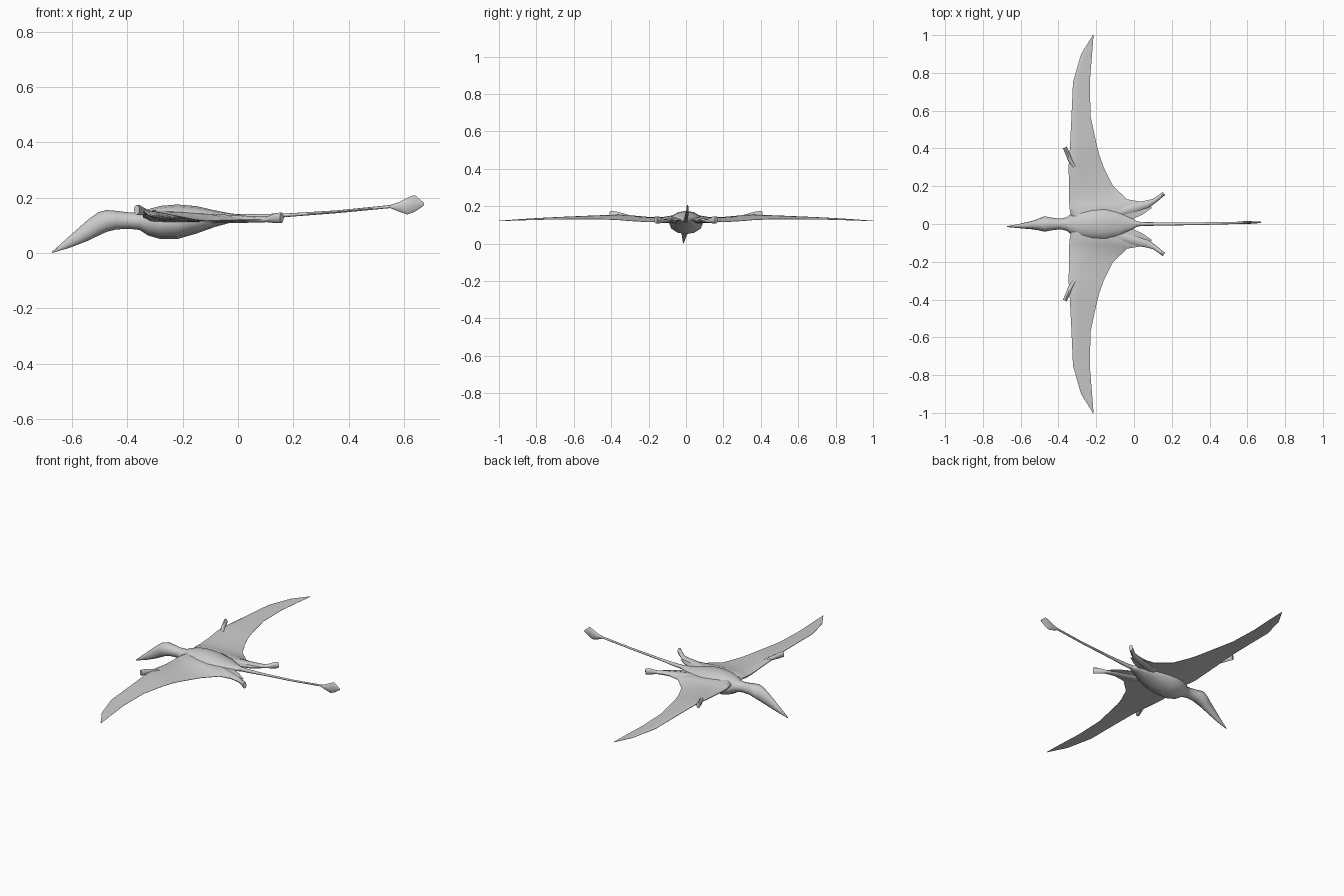
import bpy, bmesh
from math import sin, cos, tau, radians
from mathutils import Vector


def loft(name, rings, mirror=False, angle=50):
    """Skin a list of equal-length closed rings and cap both ends."""
    bm = bmesh.new()
    vr = [[bm.verts.new(p) for p in ring] for ring in rings]
    n = len(vr[0])
    for a, b in zip(vr, vr[1:]):
        for i in range(n):
            j = (i + 1) % n
            bm.faces.new((a[i], a[j], b[j], b[i]))
    bm.faces.new(vr[0])
    bm.faces.new(vr[-1])
    bmesh.ops.recalc_face_normals(bm, faces=bm.faces)
    mesh = bpy.data.meshes.new(name)
    bm.to_mesh(mesh)
    bm.free()
    ob = bpy.data.objects.new(name, mesh)
    bpy.context.collection.objects.link(ob)
    if mirror:
        mod = ob.modifiers.new("Mirror", 'MIRROR')
        mod.use_axis = (False, True, False)
    bpy.ops.object.select_all(action='DESELECT')
    bpy.context.view_layer.objects.active = ob
    ob.select_set(True)
    bpy.ops.object.shade_smooth_by_angle(angle=radians(angle))
    return ob


def upright_ring(x, y, half_w, bottom, top, n):
    """Ellipse across the x axis."""
    mid, h = (top + bottom) / 2, (top - bottom) / 2
    return [(x, y + half_w * cos(tau * i / n), mid + h * sin(tau * i / n)) for i in range(n)]


def limb_rings(stations, n=8):
    """Ellipses that follow a path in plan: x, y, z, half width, half height."""
    pts = [Vector(s[:3]) for s in stations]
    rings = []
    for k, (p, s) in enumerate(zip(pts, stations)):
        d = pts[min(k + 1, len(pts) - 1)] - pts[max(k - 1, 0)]
        side = Vector((-d.y, d.x, 0)).normalized()
        rings.append([p + side * s[3] * cos(tau * i / n) + Vector((0, 0, s[4] * sin(tau * i / n)))
                      for i in range(n)])
    return rings


# Head, neck and torso: x, y, half width, bottom, top
torso = [
    (-0.672, -0.014, 0.002, 0.000, 0.004), (-0.61, -0.011, 0.011, 0.018, 0.060),
    (-0.54, -0.006, 0.022, 0.045, 0.122), (-0.505, -0.002, 0.031, 0.062, 0.147),
    (-0.475, 0, 0.041, 0.076, 0.155), (-0.44, 0, 0.034, 0.085, 0.152),
    (-0.39, 0, 0.028, 0.087, 0.146), (-0.355, 0, 0.036, 0.083, 0.146),
    (-0.325, 0, 0.062, 0.063, 0.158), (-0.28, 0, 0.083, 0.050, 0.170),
    (-0.22, 0, 0.092, 0.050, 0.175), (-0.15, 0, 0.088, 0.070, 0.169),
    (-0.08, 0, 0.068, 0.095, 0.153), (-0.02, 0, 0.035, 0.111, 0.142),
    (0.02, 0, 0.012, 0.114, 0.139),
]
loft("head_and_body", [upright_ring(*s, 12) for s in torso], angle=60)

# Tail with its thin upright end vane
tail = [
    (-0.04, 0, 0.016, 0.113, 0.142), (0.06, 0, 0.010, 0.117, 0.140),
    (0.18, 0, 0.008, 0.130, 0.143), (0.36, 0.002, 0.007, 0.144, 0.154),
    (0.55, 0.006, 0.006, 0.162, 0.173), (0.585, 0.007, 0.008, 0.148, 0.185),
    (0.612, 0.008, 0.007, 0.139, 0.199), (0.638, 0.008, 0.006, 0.148, 0.210),
    (0.672, 0.009, 0.003, 0.171, 0.182),
]
loft("tail", [upright_ring(*s, 8) for s in tail])

# Wing membrane: y, leading x, trailing x, leading z, trailing z, thickness
wing = [
    (0.0, -0.30, -0.05, 0.135, 0.128, 0.040), (0.02, -0.32, -0.02, 0.135, 0.126, 0.040),
    (0.05, -0.335, 0.045, 0.133, 0.122, 0.042), (0.085, -0.342, 0.095, 0.132, 0.121, 0.036),
    (0.112, -0.343, 0.075, 0.131, 0.119, 0.028), (0.13, -0.343, -0.035, 0.131, 0.118, 0.024),
    (0.20, -0.343, -0.11, 0.135, 0.115, 0.018), (0.30, -0.347, -0.16, 0.145, 0.121, 0.017),
    (0.36, -0.342, -0.182, 0.148, 0.126, 0.016), (0.43, -0.338, -0.20, 0.147, 0.129, 0.014),
    (0.57, -0.331, -0.230, 0.142, 0.130, 0.012), (0.75, -0.323, -0.234, 0.135, 0.128, 0.009),
    (0.90, -0.280, -0.222, 0.127, 0.124, 0.006), (1.0, -0.218, -0.214, 0.121, 0.120, 0.002),
]
# Airfoil section: chord fraction, thickness fraction
foil = [(0, 0.12), (0.07, 0.48), (0.3, 0.5), (0.65, 0.28), (1, 0.06),
        (1, -0.06), (0.65, -0.28), (0.3, -0.5), (0.07, -0.48), (0, -0.12)]


def wing_ring(y, x0, x1, z0, z1, t):
    return [(x0 + (x1 - x0) * c, y, z0 + (z1 - z0) * c + t * h) for c, h in foil]


loft("wings", [wing_ring(*s) for s in wing], mirror=True, angle=60)

# Hind legs ending in blunt spread feet
leg = [
    (-0.09, 0.06, 0.124, 0.030, 0.016), (0.0, 0.085, 0.122, 0.028, 0.014),
    (0.07, 0.104, 0.121, 0.021, 0.011), (0.105, 0.121, 0.121, 0.013, 0.010),
    (0.135, 0.143, 0.126, 0.011, 0.018), (0.158, 0.162, 0.127, 0.011, 0.019),
]
loft("hind_legs", limb_rings(leg), mirror=True)

# Small hands on the leading edge
hand = [
    (-0.315, 0.30, 0.143, 0.010, 0.008), (-0.338, 0.338, 0.150, 0.012, 0.012),
    (-0.353, 0.375, 0.154, 0.011, 0.018), (-0.366, 0.405, 0.156, 0.011, 0.018),
]
loft("hands", limb_rings(hand), mirror=True)
